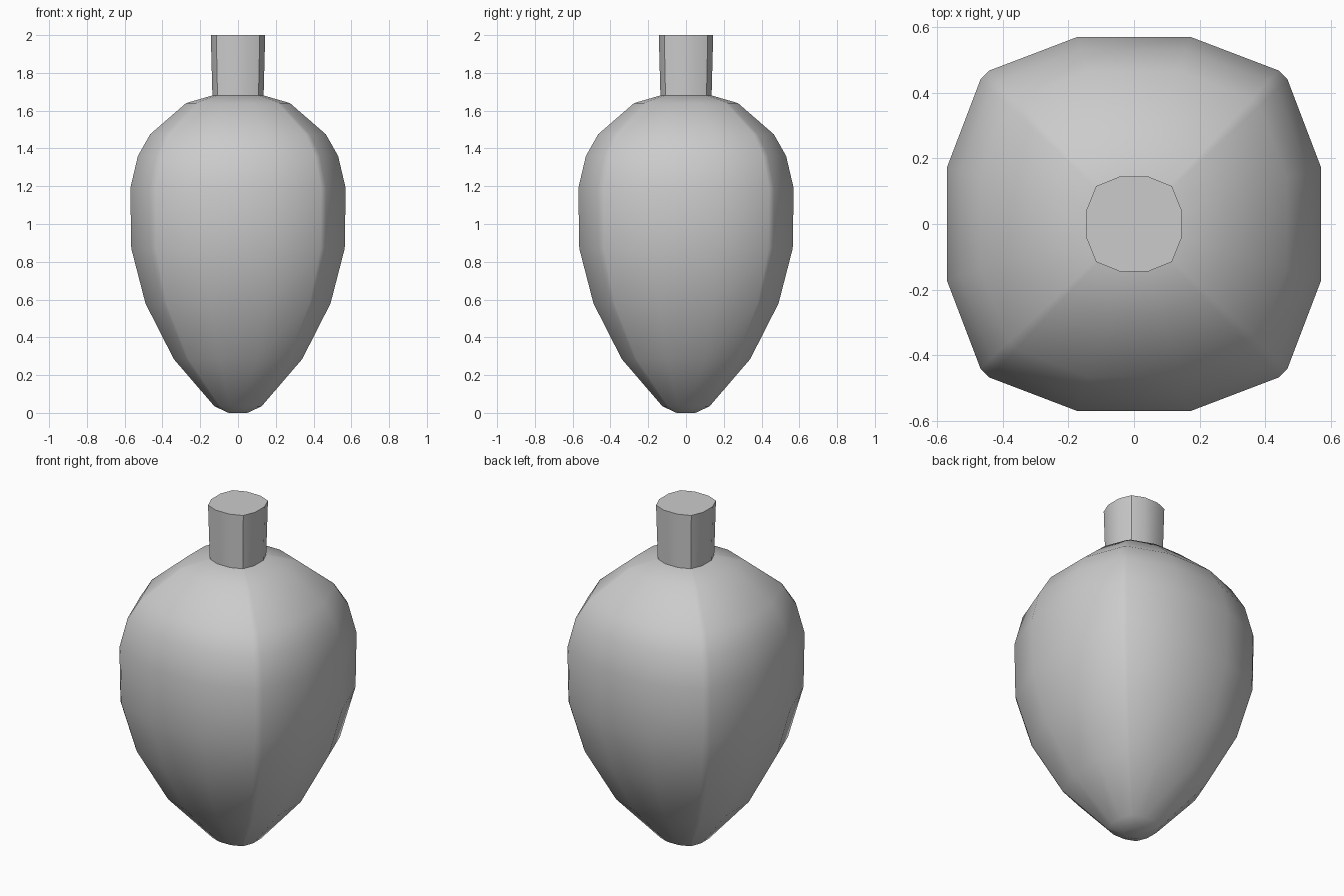
import bpy
import bmesh

if "Cube" in bpy.data.objects:
    bpy.data.objects.remove(bpy.data.objects["Cube"])


def section(half):
    """Rounded-square outline from one quarter turned four times."""
    return [p for p in turn(half)]


def turn(pts):
    out = []
    for k in range(4):
        for x, y in pts:
            for _ in range(k):
                x, y = -y, x
            out.append((x, y))
    return out


def loft(name, outline, rings):
    """Stack scaled copies of an outline, capped at both ends."""
    bm = bmesh.new()
    loops = [[bm.verts.new((x * r, y * r, z)) for x, y in outline] for r, z in rings]
    n = len(outline)
    for a, b in zip(loops, loops[1:]):
        for i in range(n):
            j = (i + 1) % n
            bm.faces.new((a[i], a[j], b[j], b[i]))
    bm.faces.new(loops[0][::-1])
    bm.faces.new(loops[-1])
    bmesh.ops.recalc_face_normals(bm, faces=bm.faces[:])
    mesh = bpy.data.meshes.new(name)
    bm.to_mesh(mesh)
    bm.free()
    obj = bpy.data.objects.new(name, mesh)
    bpy.context.collection.objects.link(obj)
    bpy.ops.object.select_all(action='DESELECT')
    obj.select_set(True)
    bpy.context.view_layer.objects.active = obj
    bpy.ops.object.shade_smooth_by_angle(angle=0.56)
    return obj


# Bulb body: broad facets with softly chamfered corners
body_outline = section([(1, 0.3), (0.82, 0.772), (0.772, 0.82), (0.3, 1)])
loft("bulb_body", body_outline, [
    (0.05, 0.0), (0.125, 0.035), (0.34, 0.285), (0.49, 0.58), (0.565, 0.87),
    (0.57, 1.19), (0.53, 1.36), (0.465, 1.475), (0.275, 1.64), (0.12, 1.685)])

# Neck: twelve-sided stub, slightly flared
neck_outline = section([(1, 0.31), (0.8, 0.8), (0.31, 1)])
loft("neck", neck_outline, [(0.135, 1.66), (0.144, 2.0)])
